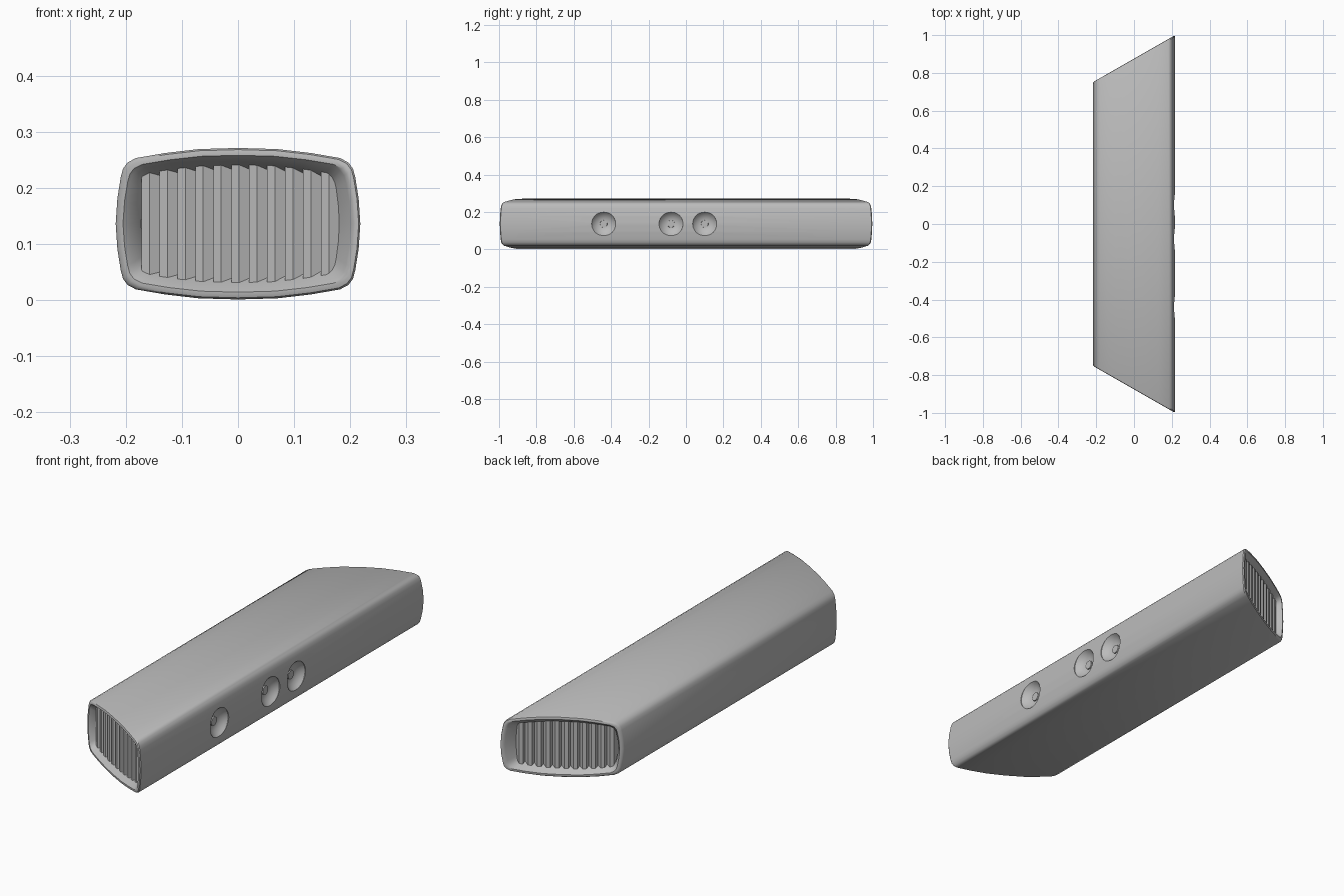
import bpy, bmesh, math
from mathutils import Matrix, Vector

cube = bpy.data.objects.get("Cube")
if cube:
    bpy.data.objects.remove(cube, do_unlink=True)

MID_Z, HALF_W, HALF_H = 0.136, 0.218, 0.135
SLOPE = 0.571          # slant of both ends
END_Y = 0.8755         # end position at x = 0

grey = bpy.data.materials.new("satin_grey")
grey.use_nodes = True
grey.diffuse_color = (0.5, 0.5, 0.5, 1)
grey.node_tree.nodes["Principled BSDF"].inputs["Base Color"].default_value = (0.5, 0.5, 0.5, 1)


def finish(bm, name, angle=35):
    bmesh.ops.recalc_face_normals(bm, faces=bm.faces)
    mesh = bpy.data.meshes.new(name)
    bm.to_mesh(mesh)
    bm.free()
    mesh.materials.append(grey)
    ob = bpy.data.objects.new(name, mesh)
    bpy.context.collection.objects.link(ob)
    smooth(ob, angle)
    return ob


def smooth(ob, angle):
    bpy.ops.object.select_all(action='DESELECT')
    ob.select_set(True)
    bpy.context.view_layer.objects.active = ob
    bpy.ops.object.shade_smooth_by_angle(angle=math.radians(angle))


# Cross-section: one quarter, mirrored into a full loop
quarter = [(.218, 0), (.215, .045), (.209, .083), (.205, .098), (.197, .109),
           (.182, .117), (.13, .126), (.07, .133), (0, .135)]
half = quarter + [(-x, z) for x, z in quarter[-2::-1]]
section = half + [(x, -z) for x, z in half[-2:0:-1]]


def end_y(x, depth, side):
    return side * (END_Y + SLOPE * x - depth)


def ring(bm, inset, depth, side):
    sx, sz = 1 - inset / HALF_W, 1 - inset / HALF_H
    return [bm.verts.new((x * sx, end_y(x * sx, depth, side), MID_Z + z * sz))
            for x, z in section]


# Body: slanted tube with rounded rims and tapered recesses at both ends
steps = [(0, .008), (.003, .002), (.008, 0), (.013, 0), (.017, .006), (.03, .025), (.045, .06)]
bm = bmesh.new()
loops = [ring(bm, i, d, -1) for i, d in reversed(steps)] + [ring(bm, i, d, 1) for i, d in steps]
for a, b in zip(loops, loops[1:]):
    for k in range(len(a)):
        n = (k + 1) % len(a)
        bm.faces.new((a[k], a[n], b[n], b[k]))
bm.faces.new(loops[0])
bm.faces.new(loops[-1])
body = finish(bm, "body")

# Dished sockets in the left side
socket_ys = (-0.44, -0.08, 0.10)
bm = bmesh.new()
dish = [(.022, -.03), (.04, -.024), (.055, -.013), (.064, -.002), (.066, .03)]
for y in socket_ys:
    rows = []
    for r, dx in dish:
        rows.append([bm.verts.new((.216 + dx, y + r * math.cos(t * math.tau / 40),
                                   MID_Z + r * math.sin(t * math.tau / 40))) for t in range(40)])
    for a, b in zip(rows, rows[1:]):
        for k in range(40):
            n = (k + 1) % 40
            bm.faces.new((a[k], a[n], b[n], b[k]))
    bm.faces.new(rows[0])
    bm.faces.new(rows[-1])
cutter = finish(bm, "socket_cutter")
cutter.hide_render = True

cut = body.modifiers.new("sockets", 'BOOLEAN')
cut.operation = 'DIFFERENCE'
cut.solver = 'EXACT'
cut.object = cutter
bpy.context.view_layer.update()
result = bpy.data.meshes.new_from_object(body.evaluated_get(bpy.context.evaluated_depsgraph_get()))
body.modifiers.clear()
body.data = result
bpy.data.objects.remove(cutter, do_unlink=True)
smooth(body, 35)

# Small round lens at the bottom of each socket
bm = bmesh.new()
for y in socket_ys:
    place = Matrix.Translation(Vector((.187, y, MID_Z))) @ Matrix.Rotation(math.pi / 2, 4, 'Y')
    bmesh.ops.create_cone(bm, cap_ends=True, segments=32, radius1=.02, radius2=.019,
                          depth=.008, matrix=place)
finish(bm, "socket_lenses")

# Louvred grilles: saw-tooth upright slats inside each recess
for side, name in ((-1, "front_grille"), (1, "back_grille")):
    bm = bmesh.new()
    for i in range(11):
        x0 = -.172 + .032 * i
        outline = [(x0, .025), (x0 + .014, .025), (x0 + .032, .042),
                   (x0 + .032, .065), (x0, .065)]
        top, bottom = [], []
        for x, depth in outline:
            h = .113 - .014 * (x / .17) ** 2
            y = end_y(x, depth, side)
            top.append(bm.verts.new((x, y, MID_Z + h)))
            bottom.append(bm.verts.new((x, y, MID_Z - h)))
        bm.faces.new(top)
        bm.faces.new(bottom[::-1])
        for k in range(5):
            n = (k + 1) % 5
            bm.faces.new((top[k], bottom[k], bottom[n], top[n]))
    finish(bm, name, 5)
